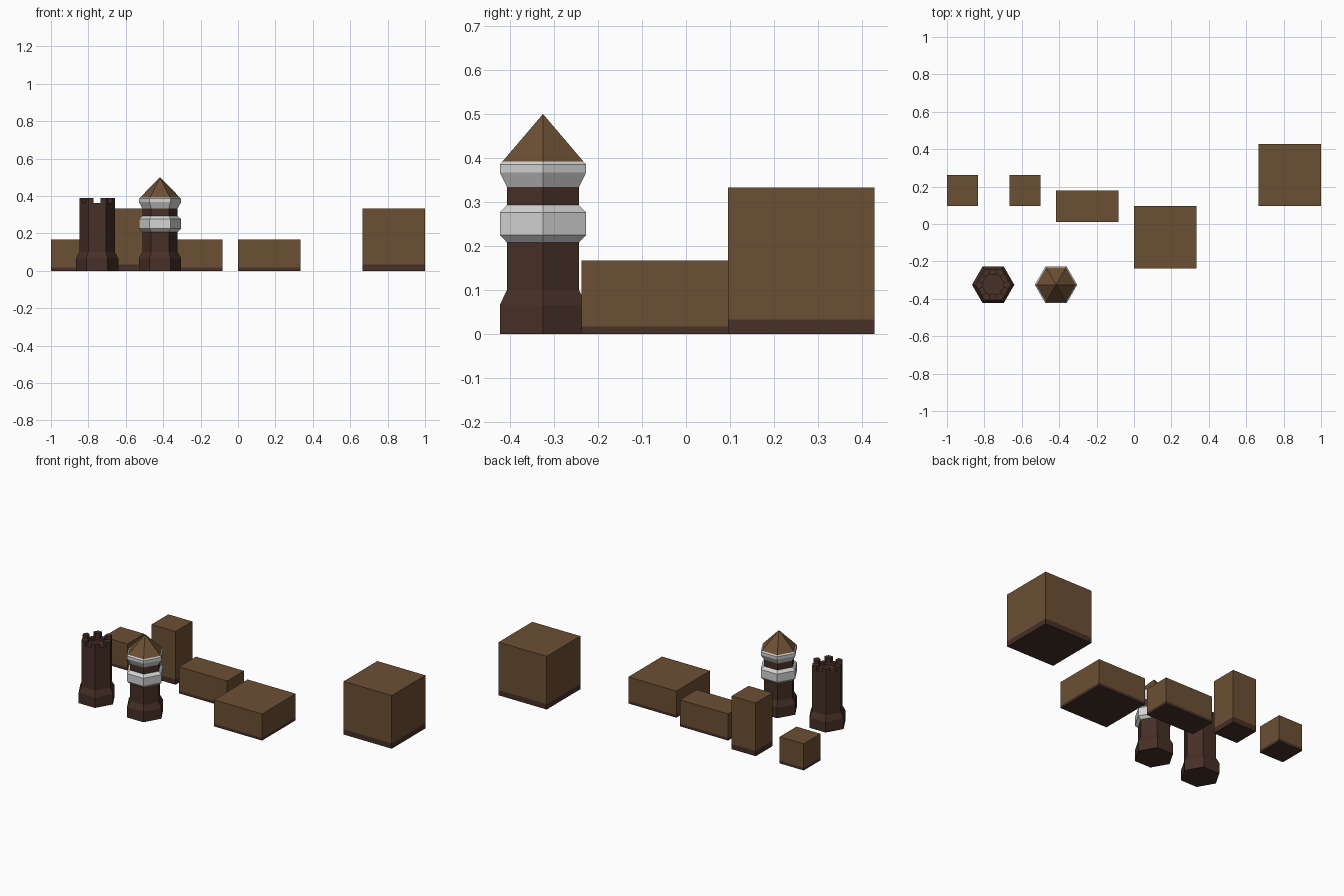
import bpy, math
from mathutils import Vector

if "Cube" in bpy.data.objects:
    bpy.data.objects.remove(bpy.data.objects["Cube"])


def mat(name, rgb):
    m = bpy.data.materials.new(name)
    m.diffuse_color = (*rgb, 1)
    m.use_nodes = True
    m.node_tree.nodes["Principled BSDF"].inputs["Base Color"].default_value = m.diffuse_color
    return m


BROWN = mat("earth brown", (0.150, 0.079, 0.034))
DARK = mat("dark wood", (0.062, 0.029, 0.020))
GREY = mat("light stone", (0.66, 0.66, 0.66))


def make(name, verts, faces, mats, indices=None):
    me = bpy.data.meshes.new(name)
    me.from_pydata(verts, [], faces)
    for m in mats:
        me.materials.append(m)
    if indices:
        me.polygons.foreach_set("material_index", indices)
    me.validate()
    me.update()
    ob = bpy.data.objects.new(name, me)
    bpy.context.collection.objects.link(ob)
    return ob


def hexagon(cx, cy, apothem, z):
    r = apothem / math.cos(math.pi / 6)
    return [(cx + r * math.cos(k * math.pi / 3), cy + r * math.sin(k * math.pi / 3), z)
            for k in range(6)]


def loft(name, rings, mats, bottom=False, top=False, band_mats=None, apex=None):
    """Skin a stack of counter-clockwise rings; optional caps or a pointed top."""
    n = len(rings[0])
    verts = [v for r in rings for v in r]
    faces, idx = [], []
    for i in range(len(rings) - 1):
        for k in range(n):
            j = (k + 1) % n
            faces.append((i * n + k, i * n + j, (i + 1) * n + j, (i + 1) * n + k))
            idx.append(band_mats[i] if band_mats else 0)
    last = (len(rings) - 1) * n
    if bottom:
        faces.append(tuple(reversed(range(n))))
        idx.append(0)
    if top:
        faces.append(tuple(range(last, last + n)))
        idx.append(band_mats[-1] if band_mats else 0)
    if apex:
        verts.append(apex)
        for k in range(n):
            faces.append((last + k, last + (k + 1) % n, len(verts) - 1))
            idx.append(band_mats[-1] if band_mats else 0)
    return make(name, verts, faces, mats, idx)


# Blocks: brown with a dark strip along the lowest tenth
def block(name, x0, y0, sx, sy, h):
    def rect(z):
        return [(x0, y0, z), (x0 + sx, y0, z), (x0 + sx, y0 + sy, z), (x0, y0 + sy, z)]
    loft(name, [rect(0), rect(h * 0.1), rect(h)], [DARK, BROWN],
         bottom=True, top=True, band_mats=[0, 1])


S, L = 1 / 6, 1 / 3
block("small_cube_block", -1, 0.095, S, S, S)
block("tall_block", -2 / 3, 0.095, S, S, L)
block("long_block", -5 / 12, 0.012, L, S, S)
block("wide_low_block", 0, -0.238, L, L, S)
block("large_cube_block", 2 / 3, 0.095, L, L, L)

WIDE, SHAFT = 0.098, 0.082   # apothems of flared and plain hexagons
CY = -0.325


def tower_part(name, cx, profile, material, **kw):
    return loft(name, [hexagon(cx, CY, a, z) for a, z in profile], [material], **kw)


# Roofed tower
RX = -0.417
tower_part("roofed_tower_base", RX,
           [(WIDE, 0), (WIDE, 0.066), (SHAFT, 0.1), (SHAFT, 0.208)], DARK, bottom=True)
tower_part("roofed_tower_stone_ring", RX,
           [(SHAFT, 0.208), (WIDE, 0.225), (WIDE, 0.276), (SHAFT, 0.293)], GREY)
tower_part("roofed_tower_neck", RX, [(SHAFT, 0.293), (SHAFT, 0.334)], DARK)
tower_part("roofed_tower_eaves", RX,
           [(SHAFT, 0.334), (WIDE, 0.367), (WIDE, 0.385), (0.092, 0.392)], GREY)
tower_part("tower_roof", RX, [(0.092, 0.392)], BROWN, apex=(RX, CY, 0.5))

# Battlement tower shaft
BX = -0.753
NOTCH, TOP, FLOOR = 0.362, 0.389, 0.347
tower_part("battlement_tower_shaft", BX,
           [(WIDE, 0), (WIDE, 0.066), (SHAFT, 0.1), (SHAFT, NOTCH)], DARK, bottom=True)


# Battlement crown: merlons on the corners, notches in the middle of each side
def crown():
    verts, faces = [], []

    def face(*pts):
        faces.append(tuple(range(len(verts), len(verts) + len(pts))))
        verts.extend(pts)

    def at(p, z):
        return (BX + p.x, CY + p.y, z)

    def wall(a, b, lo, hi):
        face(at(a, lo), at(b, lo), at(b, hi), at(a, hi))

    half, inner = 0.019, 0.053

    def side(k, depth, t):
        a = math.pi / 6 + k * math.pi / 3
        n = Vector((math.cos(a), math.sin(a)))
        return n * depth + Vector((-n.y, n.x)) * t

    rim = []
    for k in range(6):
        a = k * math.pi / 3
        corner = Vector((math.cos(a), math.sin(a))) * SHAFT / math.cos(math.pi / 6)
        i0, e0 = side(k - 1, inner, half), side(k - 1, SHAFT, half)
        e1, i1 = side(k, SHAFT, -half), side(k, inner, -half)
        i2, e2 = side(k, inner, half), side(k, SHAFT, half)
        loop = [i0, e0, corner, e1, i1]
        face(*[at(p, TOP) for p in loop])
        for p, q in zip(loop, loop[1:] + loop[:1]):
            wall(p, q, NOTCH, TOP)
        face(at(i1, NOTCH), at(e1, NOTCH), at(e2, NOTCH), at(i2, NOTCH))
        wall(i1, i0, FLOOR, NOTCH)
        wall(i2, i1, FLOOR, NOTCH)
        rim += [i0, i1]
    face(*[at(p, FLOOR) for p in rim])
    make("battlement_crown", verts, faces, [DARK])


crown()
